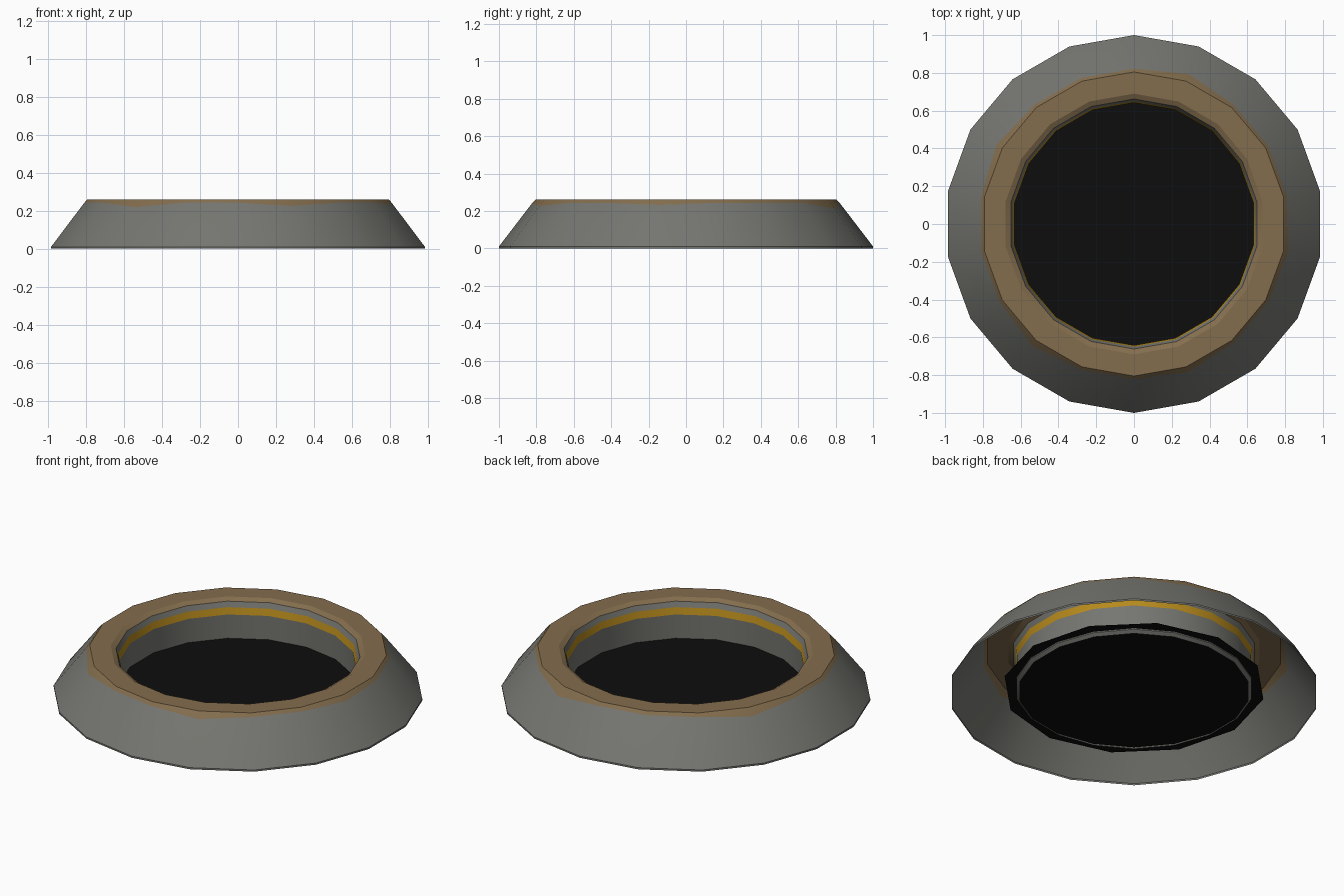
import bpy
import bmesh
from math import sin, cos, pi, radians

cube = bpy.data.objects.get("Cube")
if cube:
    bpy.data.objects.remove(cube, do_unlink=True)

SIDES = 18


def material(name, rgb):
    mat = bpy.data.materials.new(name)
    mat.use_nodes = True
    mat.diffuse_color = (*rgb, 1)
    bsdf = mat.node_tree.nodes["Principled BSDF"]
    bsdf.inputs["Base Color"].default_value = (*rgb, 1)
    bsdf.inputs["Roughness"].default_value = 0.9
    return mat


stone = material("stone grey", (0.18, 0.18, 0.165))
rust = material("rusty brown", (0.23, 0.155, 0.075))
yellow = material("dull yellow", (0.48, 0.26, 0.012))
black = material("black", (0.004, 0.004, 0.004))


def ring_shell(name, profile, mats, bands, smooth=True):
    """Sweep a profile of (radius function or number, height) round the z axis."""
    bm = bmesh.new()
    rings = []
    for point in profile:
        ring = []
        for i in range(SIDES):
            a = pi / 2 + i * 2 * pi / SIDES
            r, z = point(i) if callable(point) else point
            ring.append(bm.verts.new((r * cos(a), r * sin(a), z)))
        rings.append(ring)
    for k, band in enumerate(bands):
        for i in range(SIDES):
            j = (i + 1) % SIDES
            face = bm.faces.new((rings[k][i], rings[k][j],
                                 rings[k + 1][j], rings[k + 1][i]))
            face.material_index = band
    finish(name, bm, mats)


def finish(name, bm, mats):
    mesh = bpy.data.meshes.new(name)
    bm.to_mesh(mesh)
    bm.free()
    for mat in mats:
        mesh.materials.append(mat)
    obj = bpy.data.objects.new(name, mesh)
    bpy.context.collection.objects.link(obj)
    bpy.ops.object.select_all(action="DESELECT")
    obj.select_set(True)
    bpy.context.view_layer.objects.active = obj
    bpy.ops.object.shade_smooth_by_angle(angle=radians(30))


# Ragged lower edge of the rust, with drips at a few corners
DRIPS = {17: 0.845, 3: 0.84, 7: 0.84, 10: 0.835, 13: 0.83}


def rust_edge(i):
    r = DRIPS.get(i, 0.822)
    return r, 0.245 - (r - 0.82) * 0.235 / 0.18


# Sloped outer skirt and flat rusty top
ring_shell("outer_rim",
           [(1.0, 0), (1.0, 0.01), rust_edge, (0.805, 0.26), (0.69, 0.26)],
           [stone, rust], [0, 0, 1, 1])

# Bevelled lip dropping into the opening
ring_shell("inner_lip",
           [(0.69, 0.26), (0.662, 0.245), (0.65, 0.215)],
           [rust, stone], [0, 1])

# Painted band round the opening
ring_shell("yellow_band", [(0.65, 0.215), (0.642, 0.175)], [yellow], [0])

# Inner wall with a small turned-in foot
ring_shell("inner_wall",
           [(0.642, 0.175), (0.645, 0.025), (0.625, 0.01)],
           [stone], [0, 0])

# Dark floor, slightly wider than the wall
bm = bmesh.new()
bmesh.ops.create_circle(bm, cap_ends=True, segments=12, radius=0.71)
bmesh.ops.translate(bm, verts=bm.verts, vec=(0, 0, 0.032))
finish("floor_disc", bm, [black])
